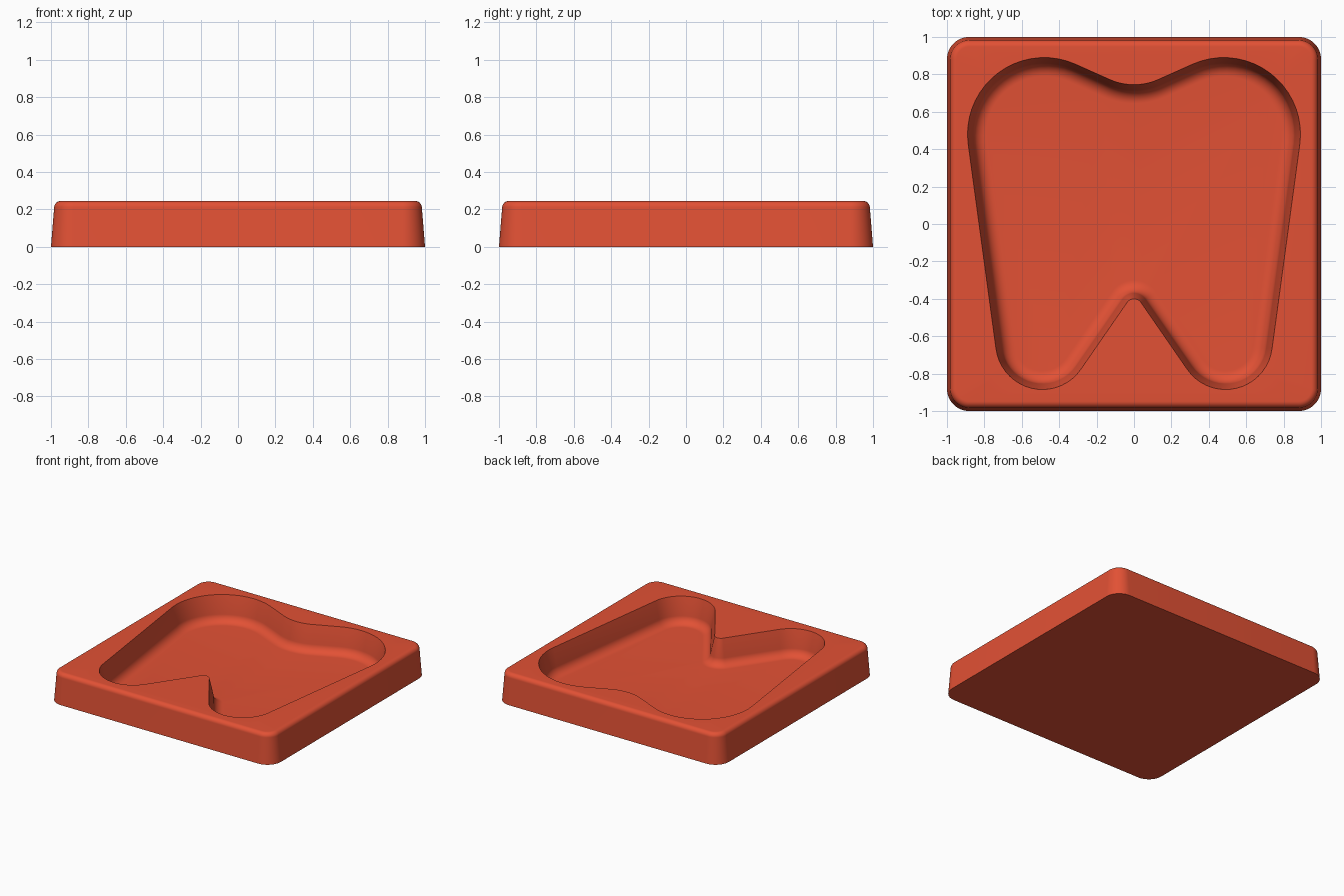
import bpy
import bmesh
from math import acos, atan2, cos, hypot, pi, sin

default = bpy.data.objects.get("Cube")
if default:
    bpy.data.objects.remove(default, do_unlink=True)

HEIGHT = 0.245
FLOOR = 0.04
STEPS = 18

# Outlines as counter-clockwise arcs (x, y, radius) joined by tangents;
# a negative radius marks an arc that curves into the shape.
BLOCK = [(0.88, 0.88, 0.12), (-0.88, 0.88, 0.12),
         (-0.88, -0.88, 0.12), (0.88, -0.88, 0.12)]
TOOTH = [(0.48, 0.48, 0.41), (0, 1.065, -0.32), (-0.48, 0.48, 0.41),
         (-0.49, -0.635, 0.25), (0, -0.445, -0.045), (0.49, -0.635, 0.25)]


def outline(arcs, inset):
    """Points of the outline, moved inward by inset."""
    arcs = [(x, y, r - inset) for x, y, r in arcs]
    normals = []
    for (x1, y1, r1), (x2, y2, r2) in zip(arcs, arcs[1:] + arcs[:1]):
        dx, dy = x2 - x1, y2 - y1
        normals.append(atan2(dy, dx) - acos((r1 - r2) / hypot(dx, dy)))
    points = []
    for i, (x, y, r) in enumerate(arcs):
        start = normals[i - 1]
        turn = (normals[i] - start + pi) % (2 * pi) - pi
        for k in range(STEPS + 1):
            a = start + turn * k / STEPS
            points.append((x + r * cos(a), y + r * sin(a)))
    return points


def add_wall(bm, arcs, levels):
    """Skin a wall through (inset, height) levels; return its loops."""
    loops = [[bm.verts.new((x, y, z)) for x, y in outline(arcs, inset)]
             for inset, z in levels]
    for low, high in zip(loops, loops[1:]):
        for i in range(len(low)):
            bm.faces.new((low[i - 1], low[i], high[i], high[i - 1]))
    return loops


def loop_edges(bm, loop):
    return [bm.edges.get((loop[i - 1], loop[i])) for i in range(len(loop))]


def quarter(steps=10):
    return [pi / 2 * k / steps for k in range(steps + 1)]


bm = bmesh.new()

# Drafted outer wall with a rounded top edge
edge = 0.035
outer = add_wall(bm, BLOCK, [(0, 0)] + [
    (0.017 + edge * (1 - cos(a)), HEIGHT - edge + edge * sin(a))
    for a in quarter()])

# Pocket wall with a sharp rim, sloping into a fillet down to the floor
fillet = 0.07
inner = add_wall(bm, TOOTH, [(0, HEIGHT)] + [
    (0.03 + fillet * (1 - cos(a)), FLOOR + fillet * (1 - sin(a)))
    for a in quarter()])

# Underside, pocket floor and the top surface around the pocket
bm.faces.new(outer[0])
bm.faces.new(inner[-1])
bmesh.ops.triangle_fill(
    bm, use_beauty=True, use_dissolve=False, normal=(0, 0, 1),
    edges=loop_edges(bm, outer[-1]) + loop_edges(bm, inner[0]))
bmesh.ops.recalc_face_normals(bm, faces=bm.faces)

mesh = bpy.data.meshes.new("tooth_tray")
bm.to_mesh(mesh)
bm.free()
tray = bpy.data.objects.new("tooth_tray", mesh)
bpy.context.collection.objects.link(tray)

# Terracotta red
red = bpy.data.materials.new("terracotta_red")
red.use_nodes = True
red.diffuse_color = (0.76, 0.082, 0.035, 1)
red.node_tree.nodes["Principled BSDF"].inputs["Base Color"].default_value = red.diffuse_color
mesh.materials.append(red)

bpy.ops.object.select_all(action="DESELECT")
tray.select_set(True)
bpy.context.view_layer.objects.active = tray
bpy.ops.object.shade_smooth_by_angle(angle=pi / 6)
